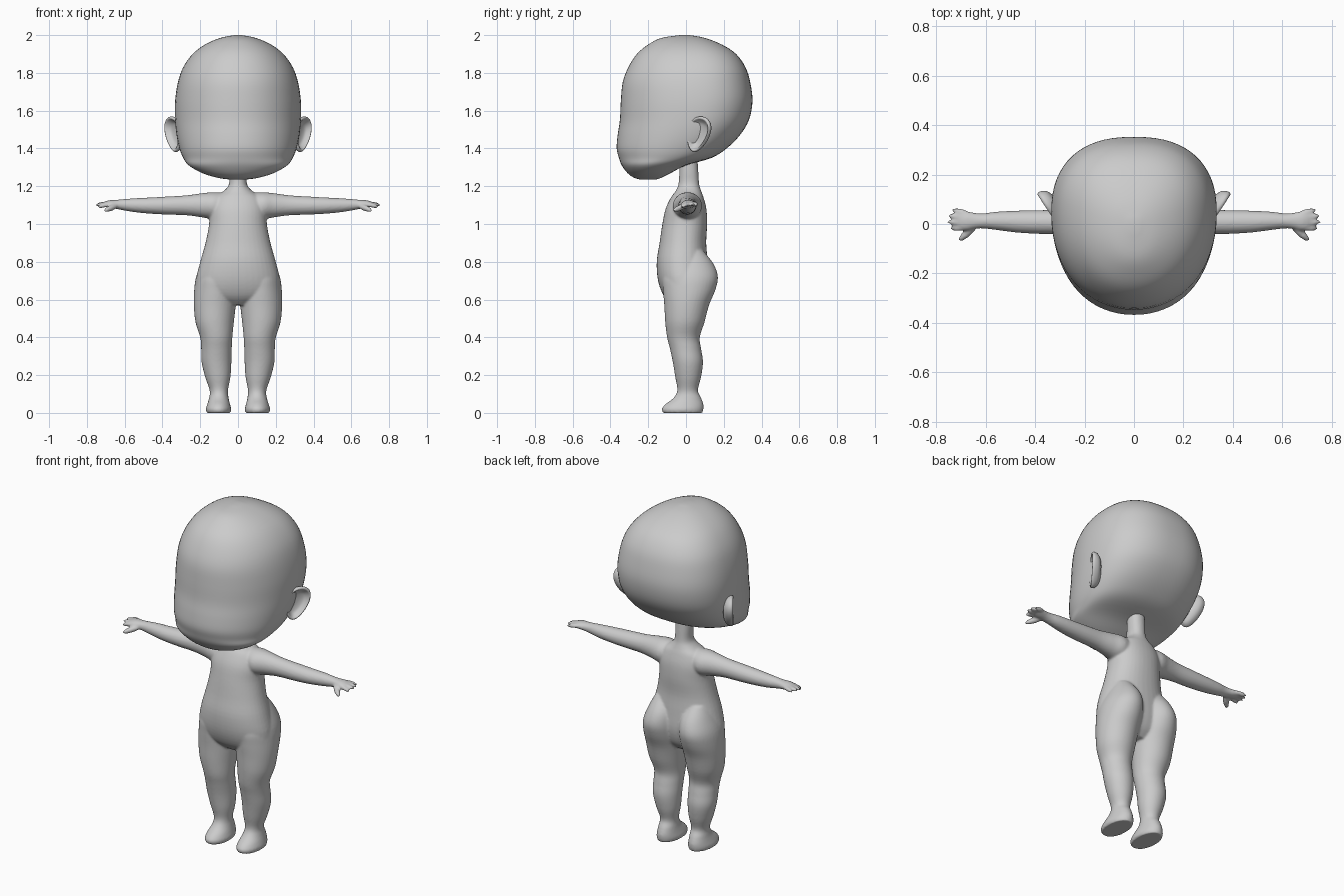
import bpy
import bmesh
from math import sin, cos, pi, copysign
from mathutils import Vector, Matrix

default_cube = bpy.data.objects.get("Cube")
if default_cube:
    bpy.data.objects.remove(default_cube, do_unlink=True)

clay = bpy.data.materials.new("clay grey")
clay.use_nodes = True
tone = (0.6, 0.6, 0.6, 1)
clay.diffuse_color = tone
clay.node_tree.nodes["Principled BSDF"].inputs["Base Color"].default_value = tone


def refine(rows, steps=4):
    """Interpolate the cross-section rows with a smooth spline."""
    rows = [Vector(row) for row in rows]
    result = []
    for i in range(len(rows) - 1):
        before, start = rows[max(i - 1, 0)], rows[i]
        end, after = rows[i + 1], rows[min(i + 2, len(rows) - 1)]
        for k in range(steps):
            t = k / steps
            result.append(start + (end - before) * (t / 2)
                          + (before * 2 - start * 5 + end * 4 - after) * (t * t / 2)
                          + (start * 3 - before - end * 3 + after) * (t ** 3 / 2))
    return result + [rows[-1]]


def skin(bm, rings, closed=False):
    """Bridge rings of points and cap both ends."""
    loops = [[bm.verts.new(p) for p in ring] for ring in rings]
    count = len(loops[0])
    for low, high in zip(loops, loops[1:]):
        for i in range(count):
            j = (i + 1) % count
            bm.faces.new((low[i], low[j], high[j], high[i]))
    bm.faces.new(loops[0])
    bm.faces.new(loops[-1])


def loft(bm, rows, axis="z", side=1, middle=0.5, front=2, back=2, count=40):
    """Rows hold the position on the axis, then the extents across it."""
    rings = []
    for t, a0, a1, b0, b1 in refine(rows):
        ring = []
        for i in range(count):
            angle = 2 * pi * i / count
            c, s = cos(angle), sin(angle)
            power = 2 / (back if s > 0 else front)
            c, s = copysign(abs(c) ** power, c), copysign(abs(s) ** power, s)
            centre = b0 + (b1 - b0) * middle
            a = (a0 + a1) / 2 + (a1 - a0) / 2 * c
            b = centre + s * (b1 - centre if s > 0 else centre - b0)
            x, y, z = (a, b, t) if axis == "z" else (t, a, b)
            ring.append((x * side, y, z))
        rings.append(ring)
    skin(bm, rings)


def digit(bm, start, end, radius, side):
    """A rounded finger between two points."""
    start, end = (Vector((p[0] * side, p[1], p[2])) for p in (start, end))
    along = end - start
    matrix = (Matrix.Translation((start + end) / 2)
              @ along.to_track_quat("Z", "Y").to_matrix().to_4x4()
              @ Matrix.Diagonal((radius, radius, along.length / 2, 1)))
    bmesh.ops.create_uvsphere(bm, u_segments=16, v_segments=12, radius=1, matrix=matrix)


def finish(bm, name):
    bmesh.ops.recalc_face_normals(bm, faces=bm.faces[:])
    for face in bm.faces:
        face.smooth = True
    mesh = bpy.data.meshes.new(name)
    bm.to_mesh(mesh)
    bm.free()
    mesh.materials.append(clay)
    obj = bpy.data.objects.new(name, mesh)
    bpy.context.collection.objects.link(obj)
    return obj


def symmetric(rows):
    return [(z, -half, half, y0, y1) for z, half, y0, y1 in rows]


# Head: full skull at the back, cheeks and chin pushed forward
head_rows = symmetric([
    (1.235, .04, -.24, -.16), (1.245, .11, -.275, -.13), (1.27, .19, -.31, -.08),
    (1.31, .26, -.34, 0), (1.35, .29, -.355, .135), (1.4, .31, -.367, .215),
    (1.47, .325, -.362, .285), (1.55, .333, -.35, .333), (1.65, .333, -.345, .352),
    (1.75, .318, -.335, .34), (1.83, .29, -.305, .315), (1.9, .24, -.26, .265),
    (1.95, .175, -.2, .19), (1.985, .095, -.13, .1), (2, .02, -.03, .02)])
bm = bmesh.new()
loft(bm, head_rows, middle=.56, front=2.1, back=2.4, count=64)
finish(bm, "head")

# Ears: egg-shaped bowls with a rounded rim, angled backwards
ear_profile = [(.05, -.04), (.5, -.036), (.85, -.022), (1, 0), (.97, .012),
               (.88, .014), (.78, .004), (.6, -.01), (.3, -.016), (.03, -.017)]
for side, name in ((1, "left_ear"), (-1, "right_ear")):
    up = Vector((.15, .22, 1)).normalized()
    out = Vector((.55, .84, -.1)).normalized()
    normal = out.cross(up).normalized()
    rings = []
    for radius, depth in refine([(r, d) for r, d in ear_profile], 3):
        ring = []
        for i in range(32):
            angle = 2 * pi * i / 32
            width = .068 * (1 + .25 * sin(angle))
            p = (Vector((.338, .066, 1.475)) + up * (radius * .097 * sin(angle))
                 + out * (radius * width * cos(angle)) + normal * depth)
            ring.append((p.x * side, p.y, p.z))
        rings.append(ring)
    bm = bmesh.new()
    skin(bm, rings)
    finish(bm, name)

# Body: neck and trunk
bm = bmesh.new()
trunk_rows = symmetric([
    (1.36, .045, -.03, .06), (1.28, .046, -.035, .065), (1.21, .048, -.04, .07),
    (1.175, .075, -.055, .08), (1.14, .125, -.08, .093), (1.08, .15, -.108, .108),
    (1, .153, -.125, .112), (.9, .172, -.14, .107), (.8, .2, -.155, .115),
    (.7, .222, -.148, .12), (.62, .21, -.118, .1), (.57, .1, -.07, .06)])
loft(bm, trunk_rows, front=2.1, back=2.2)

# Legs, from the buttocks down to the flat soles
leg_rows = [
    (.86, .06, .16, -.03, .09), (.79, .02, .195, -.1, .145),
    (.72, .01, .222, -.125, .169), (.65, .008, .232, -.122, .155),
    (.57, .012, .234, -.115, .122), (.48, .022, .225, -.11, .098),
    (.4, .03, .2, -.1, .073), (.34, .033, .195, -.085, .08),
    (.27, .035, .193, -.07, .09), (.19, .04, .174, -.057, .08),
    (.12, .053, .15, -.046, .063), (.08, .05, .153, -.065, .08),
    (.045, .042, .163, -.11, .092), (.02, .036, .17, -.128, .092),
    (0, .04, .166, -.122, .088)]

# Arms, from inside the chest out to the palm
arm_rows = [
    (.06, -.05, .07, 1.03, 1.165), (.13, -.07, .085, 1.025, 1.168),
    (.19, -.055, .07, 1.035, 1.163), (.27, -.043, .058, 1.046, 1.152),
    (.38, -.04, .056, 1.05, 1.145), (.47, -.035, .054, 1.055, 1.14),
    (.55, -.025, .05, 1.063, 1.136), (.61, -.018, .043, 1.073, 1.131),
    (.645, -.02, .045, 1.08, 1.128), (.68, -.026, .052, 1.086, 1.126),
    (.705, -.018, .048, 1.094, 1.12)]

# Fingers: knuckle y, tip x, tip y, tip z
fingers = [(.041, .738, .058, 1.1), (.022, .754, .034, 1.102),
           (.003, .756, .009, 1.099), (-.015, .744, -.018, 1.09)]

for side in (1, -1):
    loft(bm, leg_rows, side=side)
    loft(bm, arm_rows, axis="x", side=side)
    for knuckle, tip_x, tip_y, tip_z in fingers:
        digit(bm, (.665, knuckle, 1.11), (tip_x, tip_y, tip_z), .0125, side)
    digit(bm, (.635, 0, 1.1), (.708, -.068, 1.07), .016, side)

# Fuse the limbs and trunk into one soft skin
body = finish(bm, "body")
remesh = body.modifiers.new("fuse", "REMESH")
remesh.mode = "VOXEL"
remesh.voxel_size = .0065
remesh.use_smooth_shade = True
soften = body.modifiers.new("soften", "SMOOTH")
soften.factor = .5
soften.iterations = 5
